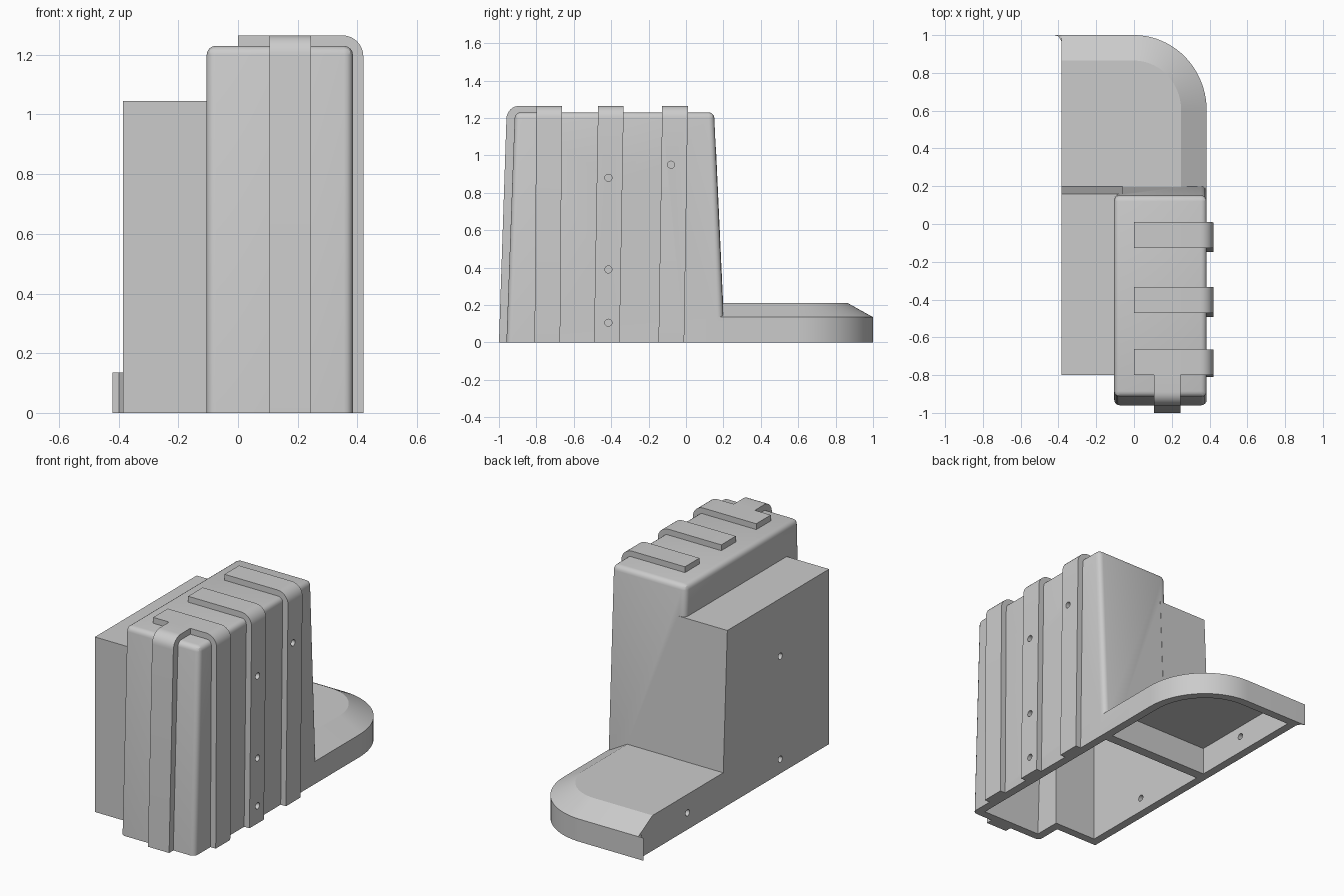
import bpy
import bmesh
from math import sin, cos, pi, radians
from mathutils import Matrix

cube = bpy.data.objects.get("Cube")
if cube:
    bpy.data.objects.remove(cube, do_unlink=True)

grey = bpy.data.materials.new("plain grey")
grey.use_nodes = True
COLOUR = (0.6, 0.6, 0.6, 1)
grey.diffuse_color = COLOUR
grey.node_tree.nodes["Principled BSDF"].inputs["Base Color"].default_value = COLOUR


def finish(name, bm):
    bmesh.ops.recalc_face_normals(bm, faces=bm.faces[:])
    mesh = bpy.data.meshes.new(name)
    bm.to_mesh(mesh)
    bm.free()
    mesh.materials.append(grey)
    obj = bpy.data.objects.new(name, mesh)
    bpy.context.collection.objects.link(obj)
    return obj


def loft(name, rings, bevel=0):
    """Closed solid through rings of equal length; bevel rounds all but the base edges."""
    bm = bmesh.new()
    loops = [[bm.verts.new(p) for p in ring] for ring in rings]
    for a, b in zip(loops, loops[1:]):
        for i in range(len(a)):
            j = (i + 1) % len(a)
            bm.faces.new((a[i], a[j], b[j], b[i]))
    bm.faces.new(loops[0])
    bm.faces.new(loops[-1])
    if bevel:
        edges = [e for e in bm.edges if max(v.co.z for v in e.verts) > 0.01]
        bmesh.ops.bevel(bm, geom=edges, offset=bevel, segments=4,
                        profile=0.5, affect='EDGES')
    return finish(name, bm)


def block(name, x0, x1, front, back, z0, z1, bevel=0):
    """Box whose front and back are given as (y at bottom, y at top)."""
    rings = [[(x0, f, z), (x1, f, z), (x1, b, z), (x0, b, z)]
             for z, f, b in ((z0, front[0], back[0]), (z1, front[1], back[1]))]
    return loft(name, rings, bevel)


def activate(obj):
    bpy.ops.object.select_all(action='DESELECT')
    obj.select_set(True)
    bpy.context.view_layer.objects.active = obj


def boolean(obj, other, operation, keep=False):
    activate(obj)
    mod = obj.modifiers.new(operation.lower(), 'BOOLEAN')
    mod.operation, mod.object, mod.solver = operation, other, 'EXACT'
    bpy.ops.object.modifier_apply(modifier=mod.name)
    if not keep:
        bpy.data.objects.remove(other, do_unlink=True)


def foot_ring(x0, y0, rx, ry, z, n=20):
    """D-shaped outline with one rounded rear corner."""
    arc = [(rx * cos(pi / 2 * i / n), 0.6 + ry * sin(pi / 2 * i / n), z)
           for i in range(n + 1)]
    return [(x0, y0, z), (rx, y0, z)] + arc + [(x0, 0.6 + ry, z)]


# Hollow housing: tall block, low side block and foot
housing = block("housing", -0.105, 0.385, (-0.96, -0.915), (0.206, 0.15), 0, 1.23, 0.03)
side_block = block("side_block", -0.385, -0.06, (-0.8, -0.8), (0.208, 0.16), 0, 1.045)
foot = loft("foot", [foot_ring(-0.385, 0.16, 0.385, 0.4, 0),
                     foot_ring(-0.385, 0.16, 0.385, 0.4, 0.135),
                     foot_ring(-0.385, 0.16, 0.25, 0.265, 0.21)])
for part in (side_block, foot):
    boolean(housing, part, 'UNION')

# Cavities open at the bottom
tall_cavity = block("tall_cavity", -0.055, 0.335, (-0.914, -0.865), (0.155, 0.1), -0.1, 1.18)
low_cavity = block("low_cavity", -0.335, 0.0, (-0.75, -0.75), (0.154, 0.11), -0.1, 0.995)
foot_cavity = loft("foot_cavity", [foot_ring(-0.335, 0.21, 0.335, 0.35, -0.1),
                                   foot_ring(-0.335, 0.21, 0.335, 0.35, 0.11),
                                   foot_ring(-0.335, 0.21, 0.23, 0.24, 0.165)])
for cavity in (tall_cavity, low_cavity, foot_cavity):
    boolean(housing, cavity, 'DIFFERENCE')


# Straps folded over the top edge
def strap_profile(foot_out, top_out, end, r=0.07):
    """Outer line up, round the corner and back under; positive is outward."""
    top = 1.265
    arc = [(top_out - r + r * cos(pi / 2 * i / 8), top - r + r * sin(pi / 2 * i / 8))
           for i in range(9)]
    return ([(foot_out, 0)] + arc +
            [(end, top), (end, 1.2), (top_out - 0.06, 1.2), (foot_out - 0.06, 0)])


side_straps = []
for name, y, lean in (("front_side_strap", -0.81, 0.01),
                      ("middle_side_strap", -0.492, 0.022),
                      ("rear_side_strap", -0.147, 0.02)):
    outline = strap_profile(0.42, 0.42, 0)
    rings = [[(x, y + dy + lean * z / 1.265, z) for x, z in outline]
             for dy in (0, 0.137)]
    side_straps.append(loft(name, rings))

outline = strap_profile(1.0, 0.96, 0.79)
front_strap = loft("front_strap", [[(x, -d, z) for d, z in outline]
                                   for x in (0.105, 0.245)])

# Small lip at the rear corner of the foot
lip_plan = [(-0.42, 1.0), (-0.398, 0.992), (-0.385, 0.968), (-0.375, 0.968), (-0.375, 1.0)]
lip = loft("corner_lip", [[(x, y, z) for x, y in lip_plan] for z in (0, 0.135)])

# Round holes through both side walls
holes = [(0.39, -0.415, 0.88), (0.39, -0.415, 0.39), (0.39, -0.415, 0.105),
         (0.39, -0.08, 0.95), (-0.36, -0.34, 0.70), (-0.36, -0.34, 0.085),
         (-0.36, 0.535, 0.10)]
for x, y, z in holes:
    bm = bmesh.new()
    bmesh.ops.create_cone(bm, cap_ends=True, segments=20, radius1=0.019,
                          radius2=0.019, depth=0.16,
                          matrix=Matrix.Translation((x, y, z)) @ Matrix.Rotation(pi / 2, 4, 'Y'))
    cutter = finish("hole_cutter", bm)
    if x > 0:
        strap = side_straps[1] if y < -0.2 else side_straps[2]
        boolean(strap, cutter, 'DIFFERENCE', keep=True)
    boolean(housing, cutter, 'DIFFERENCE')

# Shading: rounded edges smooth, the rest crisp
for obj in [housing, front_strap, lip] + side_straps:
    activate(obj)
    bpy.ops.object.shade_smooth_by_angle(angle=radians(25))
